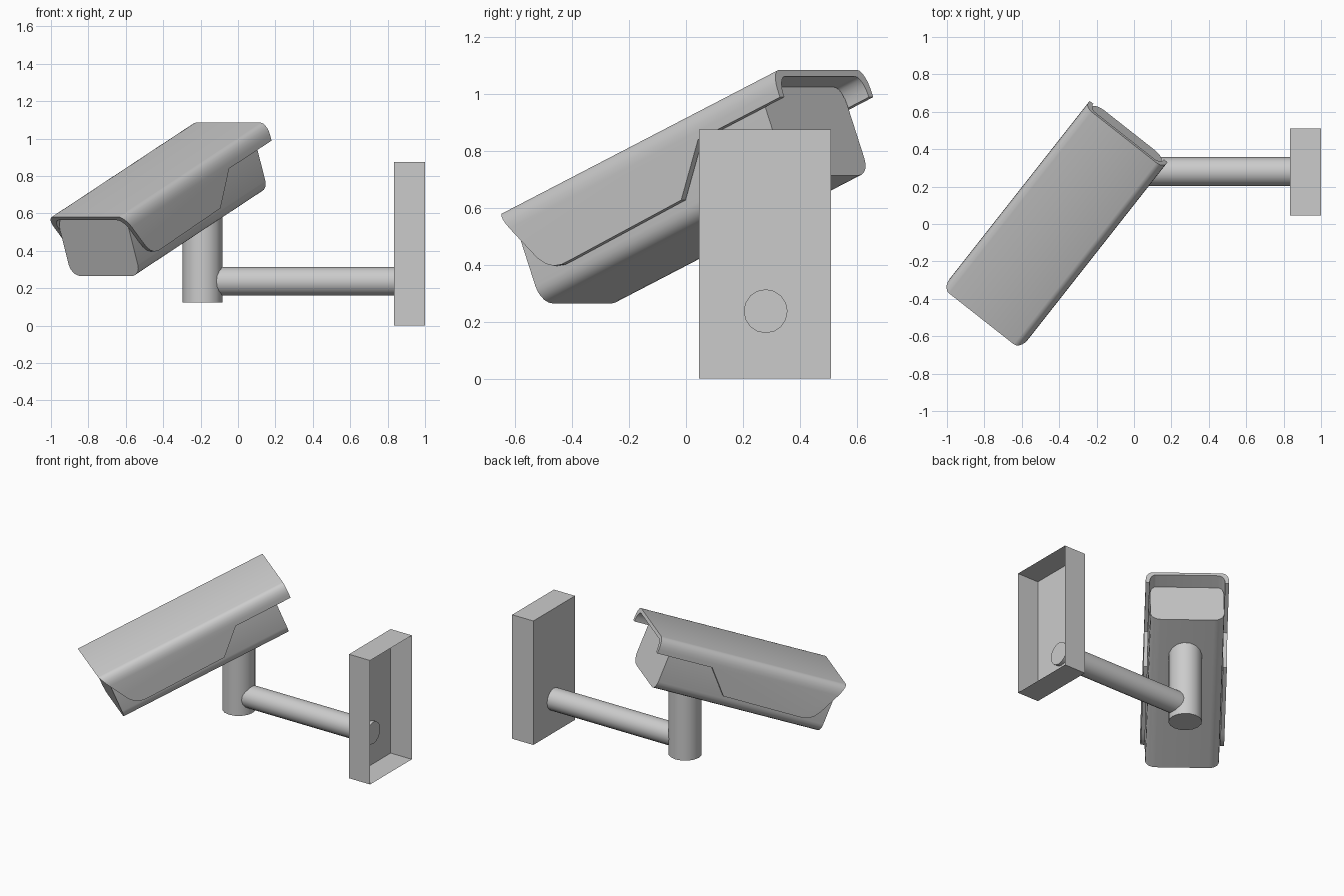
import bpy, bmesh, math
from mathutils import Matrix, Vector

cube = bpy.data.objects.get("Cube")
if cube:
    bpy.data.objects.remove(cube, do_unlink=True)

GRAY = (0.6, 0.6, 0.6, 1)
mat = bpy.data.materials.new("light gray")
mat.use_nodes = True
mat.diffuse_color = GRAY
mat.node_tree.nodes["Principled BSDF"].inputs["Base Color"].default_value = GRAY

# The camera housing is modelled level along y, then turned and tilted
HOUSING = (Matrix.Translation((-0.258, 0.203, 0))
           @ Matrix.Rotation(math.radians(-38.2), 4, "Z")
           @ Matrix.Rotation(math.radians(22.2), 4, "X"))


def add_object(name, bm, matrix=None, smooth=True):
    bmesh.ops.recalc_face_normals(bm, faces=bm.faces)
    mesh = bpy.data.meshes.new(name)
    bm.to_mesh(mesh)
    bm.free()
    mesh.materials.append(mat)
    obj = bpy.data.objects.new(name, mesh)
    bpy.context.collection.objects.link(obj)
    if matrix:
        obj.matrix_world = matrix
    if smooth:
        shade(obj)
    return obj


def activate(obj):
    bpy.ops.object.select_all(action="DESELECT")
    obj.select_set(True)
    bpy.context.view_layer.objects.active = obj


def shade(obj):
    activate(obj)
    bpy.ops.object.shade_smooth_by_angle(angle=math.radians(35))


def prism(points, offset):
    """Extrude a closed outline along an offset vector."""
    bm = bmesh.new()
    face = bm.faces.new([bm.verts.new(p) for p in points])
    new = bmesh.ops.extrude_face_region(bm, geom=[face])["geom"]
    verts = [v for v in new if isinstance(v, bmesh.types.BMVert)]
    bmesh.ops.translate(bm, verts=verts, vec=Vector(offset))
    # The source face stays as the other end cap
    if not face.is_valid or len(bm.faces) < len(points) + 2:
        bmesh.ops.holes_fill(bm, edges=bm.edges)
    return bm


def arc(cx, cz, rx, rz, start, end, steps=5):
    """Points on an elliptical corner, angles in degrees."""
    angles = [math.radians(start + (end - start) * i / steps) for i in range(steps + 1)]
    return [(cx + rx * math.cos(a), cz + rz * math.sin(a)) for a in angles]


def mirrored(half):
    """Complete a right-hand half outline with its left side."""
    return half + [(-x, z) for x, z in reversed(half)]


def cylinder(name, radius, start, end):
    start, end = Vector(start), Vector(end)
    axis = end - start
    bm = bmesh.new()
    bmesh.ops.create_cone(bm, cap_ends=True, segments=16, radius1=radius,
                          radius2=radius, depth=axis.length)
    turn = Vector((0, 0, 1)).rotation_difference(axis).to_matrix().to_4x4()
    bm.transform(Matrix.Translation((start + end) / 2) @ turn)
    return add_object(name, bm)


# Camera body: box with rounded corners
half = arc(0.17, 0.583, 0.065, 0.065, -90, 0) + arc(0.195, 0.785, 0.04, 0.068, 0, 90)
body = prism([(x, -0.569, z) for x, z in mirrored(half)], (0, 1.19, 0))
add_object("camera_body", body, HOUSING)

# Sun shield: arched sheet trimmed by a side silhouette
outer = [(0.265, 0.5)] + arc(0.22, 0.805, 0.045, 0.075, 0, 90)
inner = [(0.24, 0.5)] + arc(0.198, 0.785, 0.042, 0.07, 0, 90)
sheet = mirrored(outer) + mirrored(inner)[::-1]
shield = add_object("sun_shield", prism([(x, -0.8, z) for x, z in sheet], (0, 1.517, 0)),
                    HOUSING, smooth=False)
side = [(-0.616, 0.88), (-0.522, 0.70), (-0.50, 0.66), (-0.475, 0.63), (-0.445, 0.61),
        (-0.41, 0.601), (-0.36, 0.601), (0.171, 0.608), (0.321, 0.776), (0.9, 0.776),
        (0.9, 1.0), (-0.679, 1.0)]
cutter = add_object("shield_cutter", prism([(-0.5, y, z) for y, z in side], (1, 0, 0)),
                    HOUSING, smooth=False)
cutter.hide_render = True
trim = shield.modifiers.new("trim", "BOOLEAN")
trim.operation = "INTERSECT"
trim.solver = "EXACT"
trim.object = cutter
activate(shield)
bpy.ops.object.modifier_apply(modifier=trim.name)
bpy.data.objects.remove(cutter, do_unlink=True)
shade(shield)

# Post under the body and arm to the wall
cylinder("post", 0.107, (-0.19, 0.28, 0.125), (-0.19, 0.28, 0.68))
cylinder("wall_arm", 0.077, (-0.19, 0.28, 0.237), (0.86, 0.28, 0.237))

# Wall box: thin shell, open towards the wall
bm = bmesh.new()
bmesh.ops.create_cube(bm, size=1)
bmesh.ops.scale(bm, vec=(0.165, 0.465, 0.875), verts=bm.verts)
bmesh.ops.translate(bm, vec=(0.9175, 0.2775, 0.4375), verts=bm.verts)
back = max(bm.faces, key=lambda f: f.calc_center_median().x)
bmesh.ops.delete(bm, geom=[back], context="FACES_ONLY")
add_object("wall_box", bm, smooth=False)
